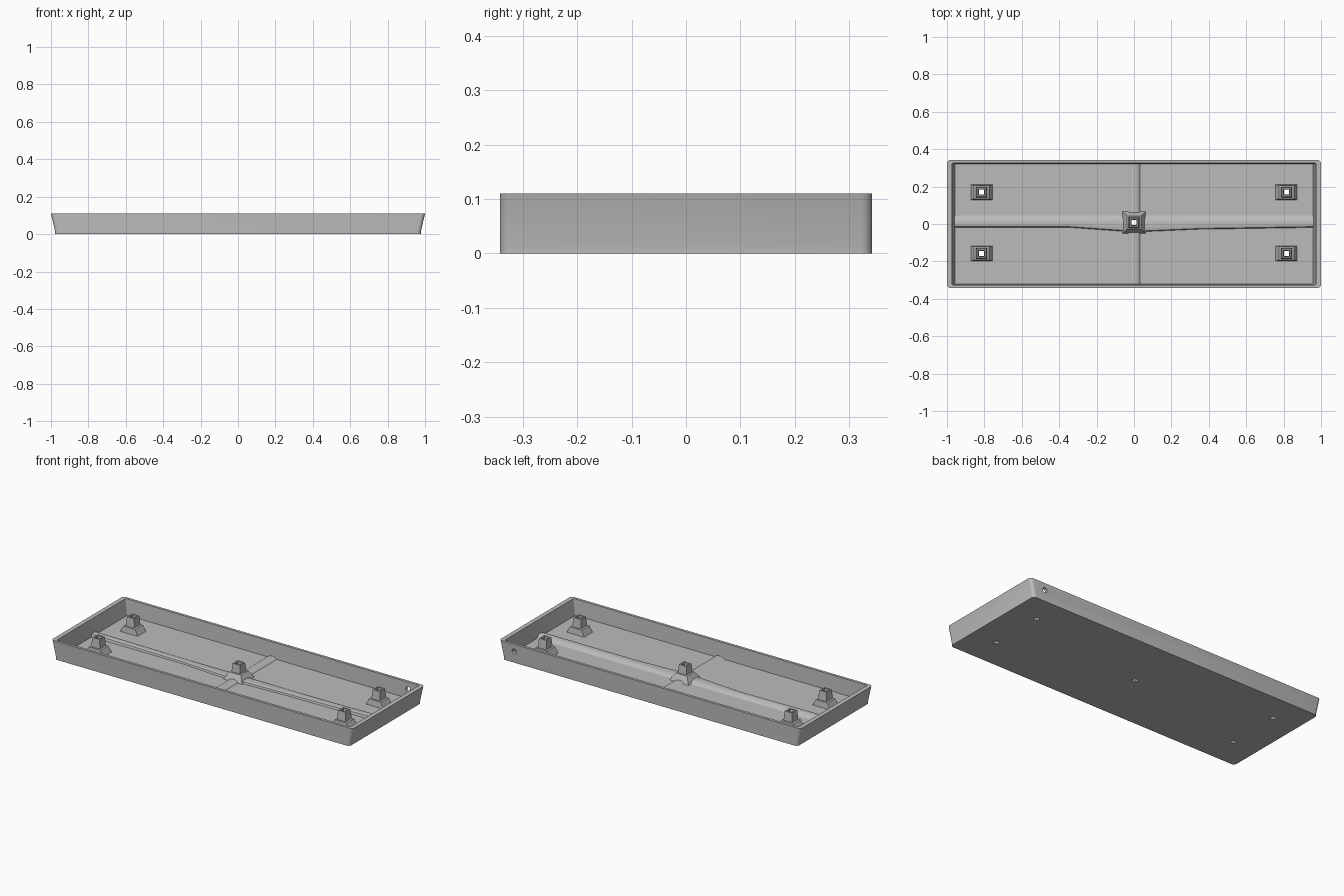
import bpy, bmesh, math
from mathutils import Matrix

if "Cube" in bpy.data.objects:
    bpy.data.objects.remove(bpy.data.objects["Cube"], do_unlink=True)

grey = bpy.data.materials.new("plain grey")
grey.use_nodes = True
grey.diffuse_color = (0.5, 0.5, 0.5, 1)
grey.node_tree.nodes["Principled BSDF"].inputs["Base Color"].default_value = (0.5, 0.5, 0.5, 1)

FLOOR = 0.015
TOP = 0.11


def make_object(name, bm):
    bmesh.ops.recalc_face_normals(bm, faces=bm.faces)
    mesh = bpy.data.meshes.new(name)
    bm.to_mesh(mesh)
    bm.free()
    obj = bpy.data.objects.new(name, mesh)
    bpy.context.collection.objects.link(obj)
    mesh.materials.append(grey)
    return obj


def loft(name, rings):
    """Skin a list of equal-length point rings and cap both ends."""
    bm = bmesh.new()
    loops = [[bm.verts.new(p) for p in ring] for ring in rings]
    for a, b in zip(loops, loops[1:]):
        for i in range(len(a)):
            j = (i + 1) % len(a)
            bm.faces.new((a[i], a[j], b[j], b[i]))
    bm.faces.new(loops[0][::-1])
    bm.faces.new(loops[-1])
    return make_object(name, bm)


def rectangle(hx, hy, z, cx=0, cy=0):
    return [(cx + sx * hx, cy + sy * hy, z)
            for sx, sy in ((-1, -1), (1, -1), (1, 1), (-1, 1))]


def rounded(hx, hy, z, r, steps=5):
    ring = []
    for q, (sx, sy) in enumerate(((1, 1), (-1, 1), (-1, -1), (1, -1))):
        for k in range(steps + 1):
            a = math.pi / 2 * (q + k / steps)
            ring.append((sx * (hx - r) + r * math.cos(a), sy * (hy - r) + r * math.sin(a), z))
    return ring


# Open tray with flared ends
tray = loft("tray", [
    rounded(0.978, 0.342, 0, 0.02),
    rounded(0.978, 0.342, FLOOR, 0.02),
    rounded(1.0, 0.342, TOP, 0.02),
    rounded(0.973, 0.326, TOP, 0.006),
    rounded(0.958, 0.321, FLOOR, 0.006),
])
parts = [tray]


# Long floor rib, widening toward the middle
def long_section(x, south, top):
    low = FLOOR - 0.005
    return [(x, south, low), (x, south + 0.006, top - 0.003), (x, south + 0.014, top),
            (x, 0.012, top), (x, 0.024, top - 0.003), (x, 0.038, FLOOR + 0.003),
            (x, 0.055, low)]


parts.append(loft("long_rib", [
    long_section(x, s, z) for x, s, z in (
        (-0.96, -0.02, 0.033), (-0.35, -0.02, 0.027), (0, -0.045, 0.029),
        (0.35, -0.03, 0.027), (0.96, -0.02, 0.033))]))


# Short floor rib across the middle
def cross_section(y):
    low = FLOOR - 0.005
    return [(-0.04, y, low), (-0.022, y, 0.022), (-0.008, y, 0.027),
            (0.012, y, 0.027), (0.026, y, 0.022), (0.036, y, low)]


parts.append(loft("cross_rib", [cross_section(-0.323), cross_section(0.323)]))

# Mounting posts on sloped feet, each with a square hole right through
posts = [("left_back", 0.815, 0.17), ("left_front", 0.815, -0.157),
         ("right_back", -0.815, 0.17), ("right_front", -0.815, -0.157),
         ("middle", 0, 0.008)]
cutters = []
for label, x, y in posts:
    if label == "middle":
        rings = [(0.065, 0.06, 0.01), (0.053, 0.05, 0.032), (0.038, 0.036, 0.055)]
    else:
        rings = [(0.06, 0.041, 0.01), (0.04, 0.036, 0.05)]
    rings += [(0.029, 0.029, rings[-1][2] + 0.002), (0.024, 0.024, 0.106)]
    parts.append(loft(label + "_post", [rectangle(hx, hy, z, x, y) for hx, hy, z in rings]))
    cutters.append(loft(label + "_hole", [rectangle(0.013, 0.013, -0.02, x, y),
                                          rectangle(0.017, 0.017, 0.15, x, y)]))

# Round cable hole in the back wall
bm = bmesh.new()
bmesh.ops.create_cone(bm, cap_ends=True, segments=24, radius1=0.015, radius2=0.015, depth=0.08,
                      matrix=Matrix.Translation((0.9, 0.335, 0.067)) @ Matrix.Rotation(math.pi / 2, 4, "X"))
cutters.append(make_object("cable_hole", bm))

# Cut the holes
for part in parts:
    for cutter in cutters:
        label = cutter.name.replace("_hole", "")
        if part.name.endswith("_post") and not part.name.startswith(label):
            continue
        if part.name.endswith("_rib") and label != "middle":
            continue
        mod = part.modifiers.new(cutter.name, "BOOLEAN")
        mod.operation = "DIFFERENCE"
        mod.solver = "EXACT"
        mod.object = cutter
bpy.context.view_layer.update()
graph = bpy.context.evaluated_depsgraph_get()
for part in parts:
    cut_mesh = bpy.data.meshes.new_from_object(part.evaluated_get(graph))
    part.modifiers.clear()
    part.data = cut_mesh
for cutter in cutters:
    bpy.data.objects.remove(cutter, do_unlink=True)

# Smooth rounded surfaces, keep hard edges
bpy.ops.object.select_all(action="DESELECT")
for part in parts:
    part.select_set(True)
bpy.context.view_layer.objects.active = tray
bpy.ops.object.shade_smooth_by_angle(angle=math.radians(32))
